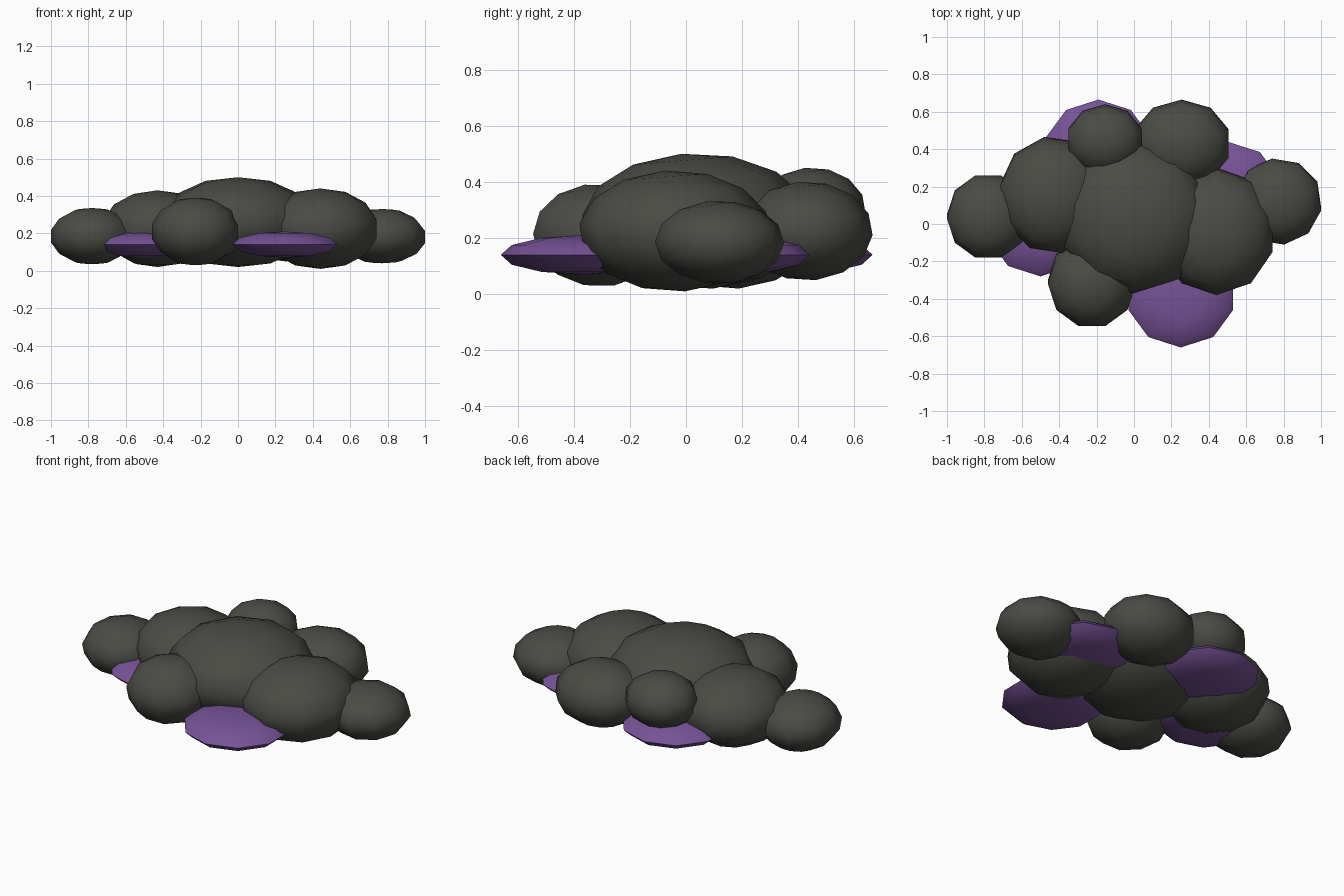
import bpy, bmesh
from math import radians
from mathutils import Matrix, Vector

cube = bpy.data.objects.get("Cube")
if cube:
    bpy.data.objects.remove(cube, do_unlink=True)


def flat_material(name, colour):
    mat = bpy.data.materials.new(name)
    mat.use_nodes = True
    mat.diffuse_color = (*colour, 1)
    bsdf = next(n for n in mat.node_tree.nodes if n.type == 'BSDF_PRINCIPLED')
    bsdf.inputs["Base Color"].default_value = (*colour, 1)
    bsdf.inputs["Roughness"].default_value = 0.9
    return mat


def ellipsoid(name, centre, radii, rings, mat, spin=0, tilt=0):
    """Coarse ball stretched so that its bounds match the given radii."""
    bm = bmesh.new()
    bmesh.ops.create_uvsphere(bm, u_segments=10, v_segments=rings, radius=1)
    turn = Matrix.Rotation(radians(tilt), 3, 'X') @ Matrix.Rotation(radians(spin), 3, 'Z')
    bmesh.ops.transform(bm, matrix=turn.to_4x4(), verts=bm.verts)
    for axis in range(3):
        reach = max(abs(v.co[axis]) for v in bm.verts)
        for v in bm.verts:
            v.co[axis] *= radii[axis] / reach
    bmesh.ops.translate(bm, vec=Vector(centre), verts=bm.verts)
    mesh = bpy.data.meshes.new(name)
    bm.to_mesh(mesh)
    bm.free()
    mesh.materials.append(mat)
    obj = bpy.data.objects.new(name, mesh)
    bpy.context.collection.objects.link(obj)
    bpy.ops.object.select_all(action='DESELECT')
    obj.select_set(True)
    bpy.context.view_layer.objects.active = obj
    bpy.ops.object.shade_smooth_by_angle(angle=radians(50))
    return obj


dark = flat_material("dark grey", (0.07, 0.07, 0.06))
purple = flat_material("purple", (0.185, 0.085, 0.31))

# Dark cloud puffs: centre, radii, spin and tilt in degrees
puffs = {
    "core_puff": ((0, 0.04, 0.26), (0.39, 0.41, 0.24), 0, 8),
    "left_puff": ((0.44, -0.04, 0.225), (0.30, 0.34, 0.215), 0, 6),
    "right_puff": ((-0.43, 0.155, 0.225), (0.29, 0.31, 0.205), 10, 6),
    "left_end_puff": ((0.77, 0.12, 0.185), (0.23, 0.23, 0.145), 8, 12),
    "right_end_puff": ((-0.78, 0.04, 0.185), (0.22, 0.22, 0.15), 18, 12),
    "front_puff": ((-0.225, -0.31, 0.21), (0.235, 0.235, 0.18), 18, 12),
    "back_left_puff": ((0.255, 0.43, 0.225), (0.25, 0.235, 0.175), 0, 8),
    "back_right_puff": ((-0.155, 0.45, 0.30), (0.195, 0.19, 0.15), 0, 8),
}
for name, (centre, radii, spin, tilt) in puffs.items():
    ellipsoid(name, centre, radii, 7, dark, spin, tilt)

# Flat purple discs tucked under the puffs
discs = {"front": (0.25, -0.37), "right": (-0.50, 0.01),
         "back": (-0.19, 0.375), "left": (0.50, 0.15)}
for side, (x, y) in discs.items():
    ellipsoid(side + "_glow_disc", (x, y, 0.14), (0.28, 0.29, 0.07), 6, purple)
